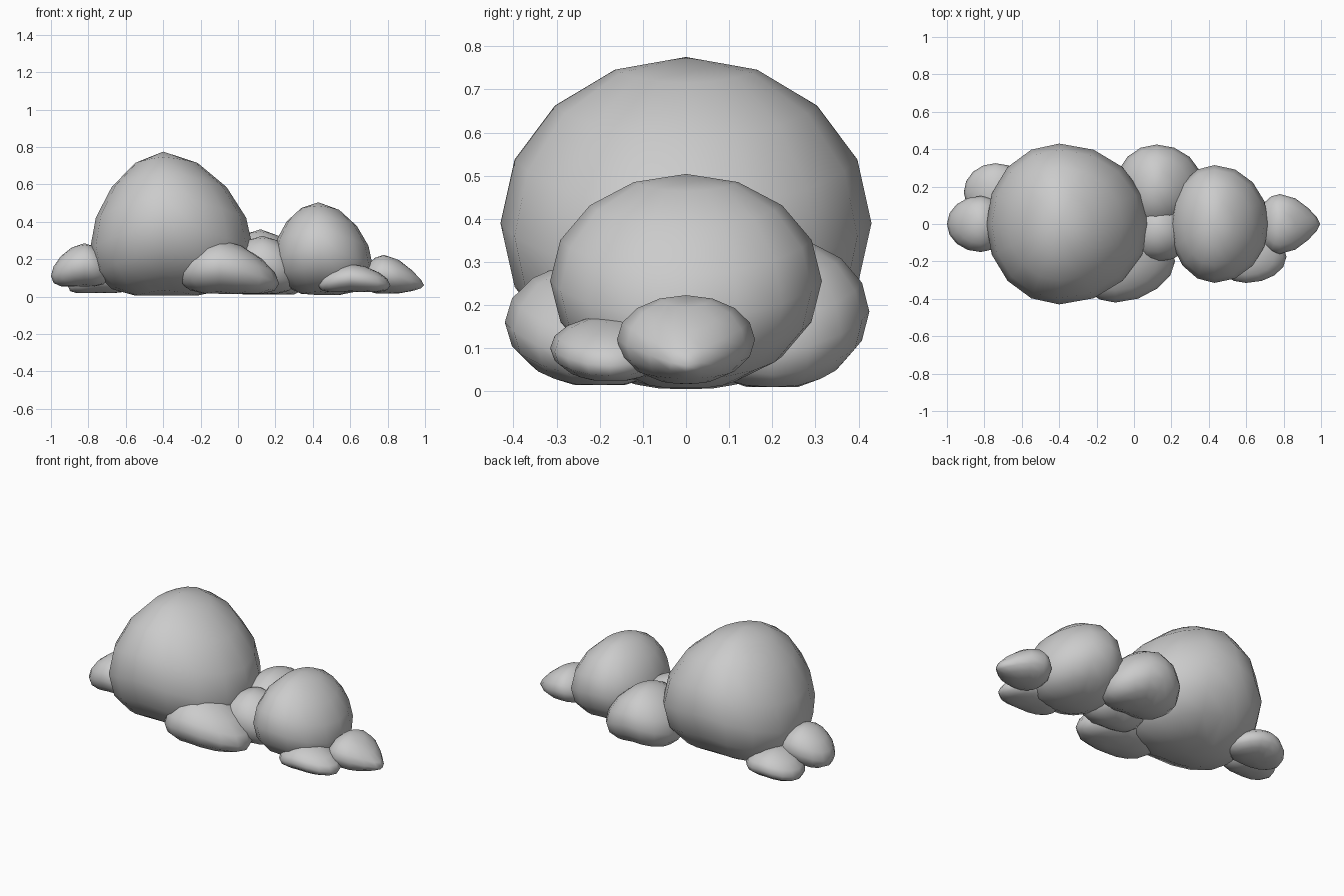
import bpy, bmesh

if "Cube" in bpy.data.objects:
    bpy.data.objects.remove(bpy.data.objects["Cube"])


def mound(name, centre, reach, ry, rz, droop, pinch=0.0):
    """Sphere with separate left/right reach, ends drooping to the ground, right end pinched."""
    bm = bmesh.new()
    bmesh.ops.create_uvsphere(bm, u_segments=16, v_segments=8, radius=1)
    cx, cy, cz = centre
    floor = max(cz - rz, 0.0)
    for v in bm.verts:
        x, y, z = v.co
        side = 1 if x > 0 else 0
        t = abs(x)
        thin = 1 - pinch * t * t * side
        v.co.x = cx + x * reach[side]
        v.co.y = cy + y * ry * thin
        v.co.z = max(cz + z * rz * thin - droop[side] * t ** 1.5, floor)
    for f in bm.faces:
        f.smooth = True
    mesh = bpy.data.meshes.new(name)
    bm.to_mesh(mesh)
    bm.free()
    obj = bpy.data.objects.new(name, mesh)
    bpy.context.collection.objects.link(obj)
    return obj


# Two main mounds
mound("large_mound", (-0.40, 0, 0.39), (0.39, 0.48), 0.43, 0.385, (0.13, 0.13))
mound("medium_mound", (0.43, 0, 0.256), (0.24, 0.29), 0.315, 0.248, (0.05, 0.09))

# Low mounds bridging the middle
mound("front_mound", (-0.10, -0.20, 0.16), (0.22, 0.32), 0.22, 0.145, (0.04, 0.09), 0.15)
mound("back_mound", (0.12, 0.20, 0.185), (0.22, 0.25), 0.225, 0.175, (0.06, 0.09))
mound("centre_mound", (0.13, -0.03, 0.17), (0.20, 0.20), 0.17, 0.155, (0.05, 0.05))

# Small mounds at the two ends
mound("right_end_mound", (0.78, 0, 0.12), (0.12, 0.215), 0.16, 0.103, (0.03, 0.06), 0.5)
mound("right_front_mound", (0.60, -0.175, 0.10), (0.17, 0.215), 0.14, 0.075, (0.04, 0.04))
mound("left_end_mound", (-0.82, 0, 0.17), (0.18, 0.14), 0.15, 0.115, (0.06, 0.04))
mound("left_back_mound", (-0.74, 0.17, 0.10), (0.17, 0.18), 0.155, 0.082, (0.045, 0.03))
